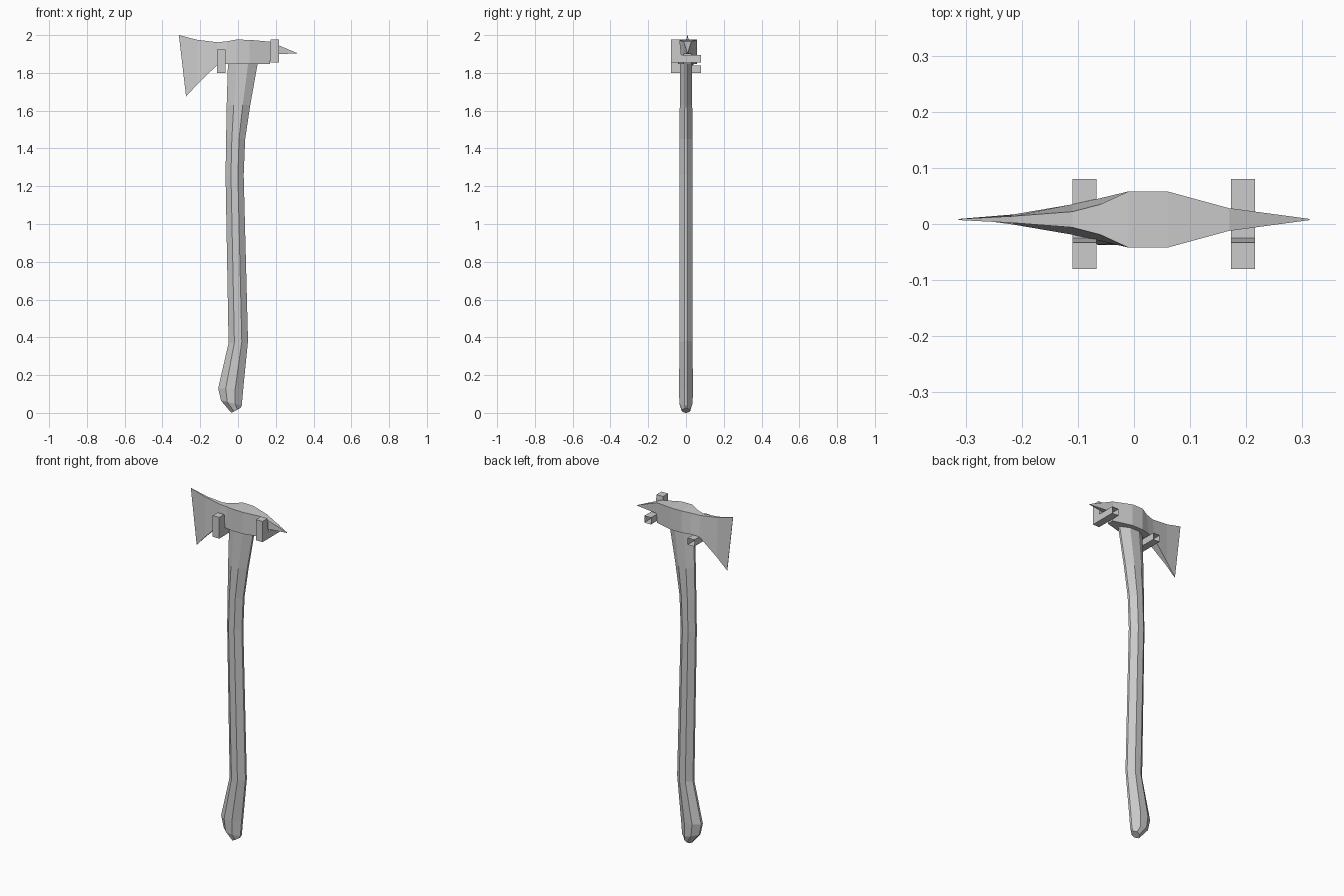
import bpy
import bmesh

cube = bpy.data.objects.get("Cube")
if cube:
    bpy.data.objects.remove(cube, do_unlink=True)

grey = bpy.data.materials.new("plain grey")
grey.use_nodes = True
colour = (0.6, 0.6, 0.6, 1)
grey.diffuse_color = colour
grey.node_tree.nodes["Principled BSDF"].inputs["Base Color"].default_value = colour


def loft(name, rings, cap_start=True, cap_end=True):
    """Flat-shaded skin over a row of equal-sized rings."""
    bm = bmesh.new()
    rows = [[bm.verts.new(p) for p in ring] for ring in rings]
    n = len(rows[0])
    for a, b in zip(rows, rows[1:]):
        for i in range(n):
            j = (i + 1) % n
            bm.faces.new((a[i], a[j], b[j], b[i]))
    if cap_start:
        bm.faces.new(rows[0][::-1])
    if cap_end:
        bm.faces.new(rows[-1])
    bmesh.ops.recalc_face_normals(bm, faces=bm.faces)
    mesh = bpy.data.meshes.new(name)
    bm.to_mesh(mesh)
    bm.free()
    mesh.materials.append(grey)
    obj = bpy.data.objects.new(name, mesh)
    bpy.context.collection.objects.link(obj)
    return obj


# Handle: chamfered section between a left and a right edge point
def handle_ring(xl, zl, xr, zr, h):
    outline = [(0, -0.2), (0.3, -1), (0.68, -1), (1, -0.2),
               (1, 0.2), (0.68, 1), (0.3, 1), (0, 0.2)]
    return [(xl + (xr - xl) * t, s * h, zl + (zr - zl) * t) for t, s in outline]


handle_stations = [
    (-0.035, 0.0, 0.012, 0.025, 0.022),
    (-0.09, 0.065, 0.02, 0.04, 0.035),
    (-0.105, 0.13, 0.028, 0.13, 0.037),
    (-0.05, 0.37, 0.053, 0.38, 0.034),
    (-0.066, 1.26, 0.03, 1.26, 0.035),
    (-0.063, 1.45, 0.038, 1.45, 0.034),
    (-0.06, 1.63, 0.065, 1.63, 0.033),
    (-0.053, 1.86, 0.106, 1.86, 0.032),
]
loft("handle", [handle_ring(*s) for s in handle_stations])


# Head: four-sided sections from cutting edge to spike tip
def head_ring(xt, zt, xb, zb, ht, hb):
    c = 0.008
    return [(xt, c - ht, zt), (xt, c + ht, zt), (xb, c + hb, zb), (xb, c - hb, zb)]


head_stations = [
    (-0.313, 2.0, -0.275, 1.675, 0.001, 0.001),
    (-0.215, 1.975, -0.215, 1.74, 0.006, 0.009),
    (-0.11, 1.962, -0.11, 1.842, 0.014, 0.027),
    (-0.06, 1.967, -0.06, 1.847, 0.027, 0.038),
    (-0.01, 1.976, -0.01, 1.847, 0.05, 0.05),
    (0.06, 1.975, 0.06, 1.847, 0.05, 0.05),
    (0.17, 1.965, 0.17, 1.847, 0.02, 0.02),
    (0.172, 1.964, 0.172, 1.9, 0.02, 0.02),
    (0.313, 1.905, 0.313, 1.902, 0.001, 0.001),
]
loft("axe_head", [head_ring(*s) for s in head_stations])


# Clips: L-shaped brackets with a plate in front and an open bar to the back
def clip(name, x0, x1, z0, z1):
    bar_top = z0 + 0.04
    sections = [(-0.08, z1), (-0.033, z1), (-0.025, bar_top), (0.08, bar_top)]
    rings = [[(x0, y, z0), (x1, y, z0), (x1, y, z), (x0, y, z)] for y, z in sections]
    loft(name, rings, cap_end=False)


clip("blade_clip", -0.11, -0.067, 1.80, 1.925)
clip("spike_clip", 0.173, 0.216, 1.855, 1.977)
